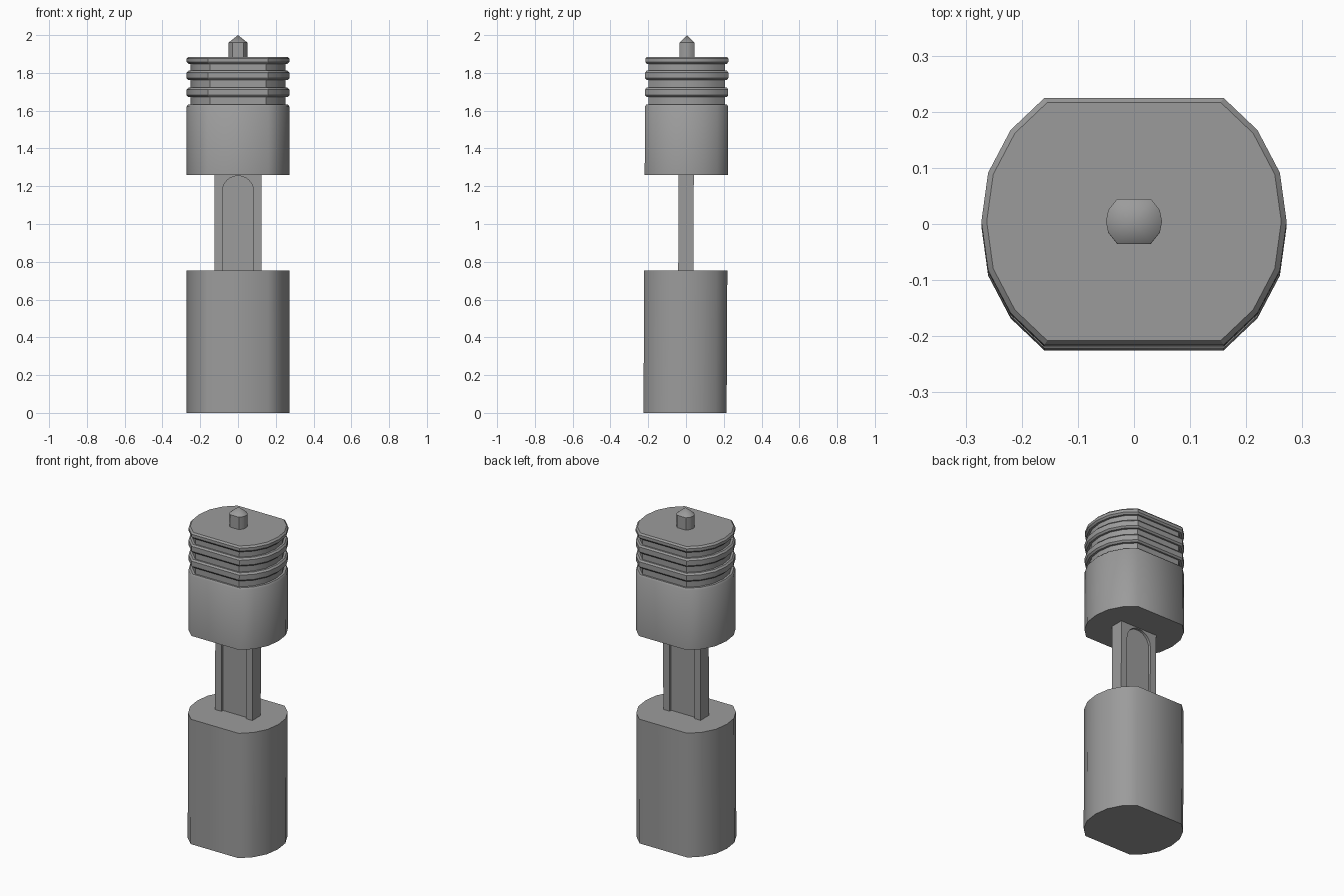
import bpy, bmesh, math

cube = bpy.data.objects.get("Cube")
if cube:
    bpy.data.objects.remove(cube, do_unlink=True)

# One plain grey material
grey = bpy.data.materials.new("mid grey")
grey.use_nodes = True
colour = (0.33, 0.33, 0.33, 1)
grey.diffuse_color = colour
grey.node_tree.nodes["Principled BSDF"].inputs["Base Color"].default_value = colour


def make_object(name, bm):
    bmesh.ops.recalc_face_normals(bm, faces=bm.faces)
    mesh = bpy.data.meshes.new(name)
    bm.to_mesh(mesh)
    bm.free()
    mesh.materials.append(grey)
    obj = bpy.data.objects.new(name, mesh)
    bpy.context.collection.objects.link(obj)
    return obj


def mirrored(quarter):
    """Closed section from a quarter that starts on +x and ends at the flat."""
    half = quarter + [(-x, y) for x, y in reversed(quarter)]
    return half + [(x, -y) for x, y in reversed(half) if y > 0]


def loft(name, section, levels, tip=None):
    """Stack scaled copies of a section at (height, scale) levels."""
    bm = bmesh.new()
    rings = [[bm.verts.new((x * s, y * s, z)) for x, y in section] for z, s in levels]
    n = len(section)
    for low, high in zip(rings, rings[1:]):
        for i in range(n):
            j = (i + 1) % n
            bm.faces.new((low[i], low[j], high[j], high[i]))
    bm.faces.new(rings[0][::-1])
    if tip:
        point = bm.verts.new((0, 0, tip))
        for i in range(n):
            bm.faces.new((rings[-1][i], rings[-1][(i + 1) % n], point))
    else:
        bm.faces.new(rings[-1])
    return make_object(name, bm)


def finish(obj, degrees):
    """Shade, and lean the part slightly towards the back as it rises."""
    for v in obj.data.vertices:
        v.co.y += 0.005 * (v.co.z - 1)
    bpy.ops.object.select_all(action="DESELECT")
    obj.select_set(True)
    bpy.context.view_layer.objects.active = obj
    bpy.ops.object.shade_smooth_by_angle(angle=math.radians(degrees))


body = mirrored([(0.272, 0), (0.26, 0.087), (0.22, 0.163), (0.16, 0.22)])

# Lower block and upper skirt
finish(loft("lower_block", body, [(0, 1), (0.755, 1)]), 50)
finish(loft("upper_skirt", body, [(1.26, 1), (1.622, 1), (1.632, 0.97)]), 50)

# Ribbed head: grooves between chamfered rings
GROOVE, EDGE = 0.92, 0.965
levels = [(1.63, GROOVE)]
for low, high in [(1.672, 1.722), (1.762, 1.812), (1.848, 1.885)]:
    levels += [(low, GROOVE), (low, EDGE), (low + 0.01, 1), (high - 0.01, 1), (high, EDGE)]
    if high < 1.85:
        levels.append((high, GROOVE))
finish(loft("ribbed_head", body, levels), 30)

# Pointed pin on top
pin = mirrored([(0.05, 0), (0.046, 0.02), (0.03, 0.04)])
finish(loft("top_pin", pin, [(1.88, 1), (1.96, 1)], tip=2.0), 40)

# Flat stem with an arched recess on the front and back
bm = bmesh.new()
bmesh.ops.create_cube(bm, size=1)
for v in bm.verts:
    v.co = (v.co.x * 0.25, v.co.y * 0.08, 1.005 + v.co.z * 0.53)
stem = make_object("stem", bm)

R, DEPTH = 0.083, 0.015
arch = [(-R, 0.7), (R, 0.7)]
arch += [(R * math.cos(a * math.pi / 12), 1.172 + R * math.sin(a * math.pi / 12)) for a in range(13)]
for side in (-1, 1):
    bm = bmesh.new()
    face = bm.faces.new([bm.verts.new((x, side * (0.04 - DEPTH), z)) for x, z in arch])
    out = bmesh.ops.extrude_face_region(bm, geom=[face])
    for v in out["geom"]:
        if isinstance(v, bmesh.types.BMVert):
            v.co.y = side * 0.1
    cutter = make_object("recess_cutter", bm)
    cutter.hide_render = True
    cut = stem.modifiers.new("recess", "BOOLEAN")
    cut.operation = "DIFFERENCE"
    cut.solver = "EXACT"
    cut.object = cutter
    bpy.context.view_layer.objects.active = stem
    bpy.ops.object.modifier_apply(modifier=cut.name)
    bpy.data.objects.remove(cutter, do_unlink=True)
finish(stem, 30)
